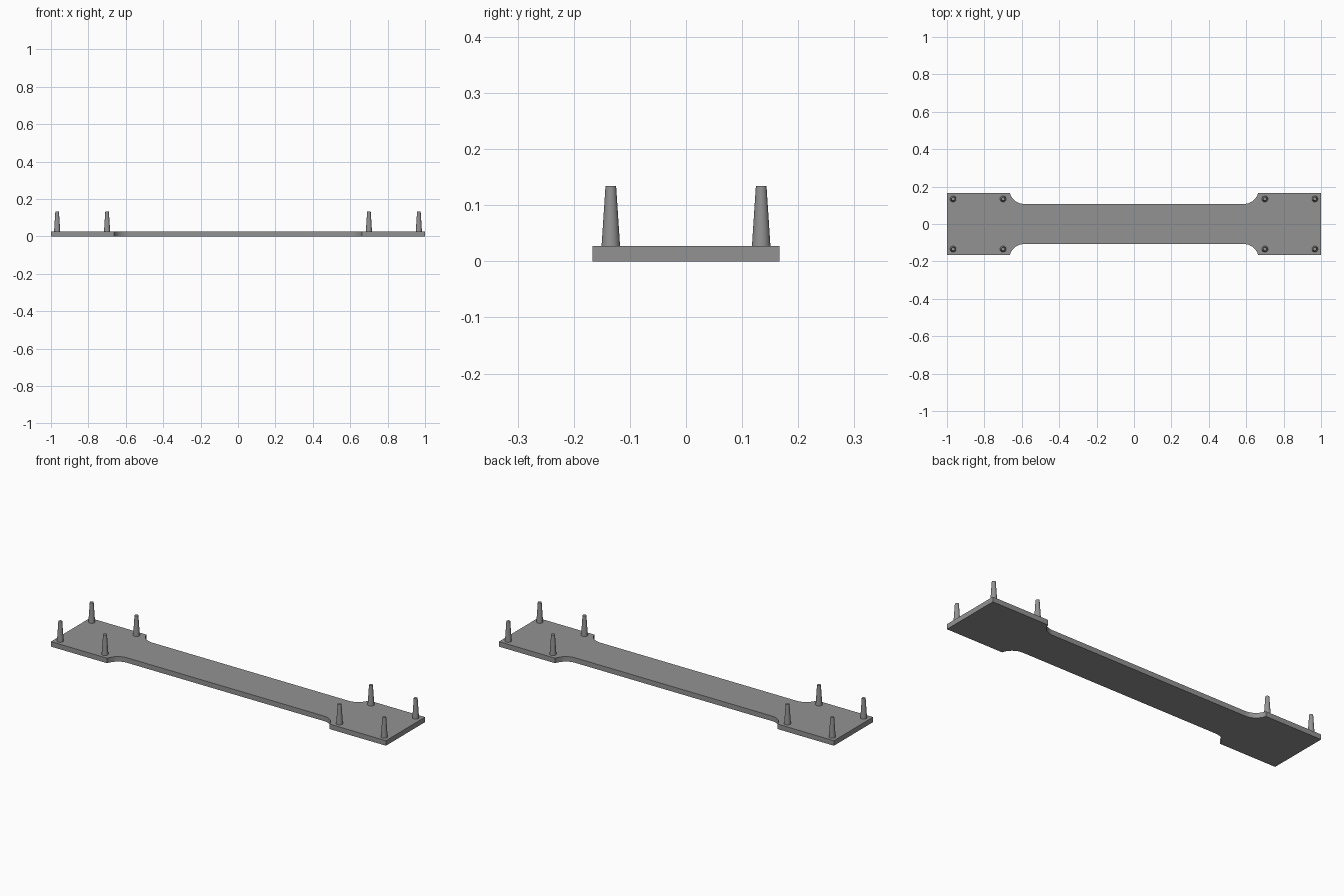
import bpy, bmesh, math

if "Cube" in bpy.data.objects:
    bpy.data.objects.remove(bpy.data.objects["Cube"])

THICK = 0.027       # plate thickness
HALF_W = 0.167      # half width of the end pads
NECK_W = 0.107      # half width of the neck
PAD_X = 0.664       # inner edge of the pads
RADIUS = 0.08       # fillet between neck and pad

grey = bpy.data.materials.new("mid grey")
grey.diffuse_color = (0.29, 0.29, 0.29, 1)
grey.use_nodes = True
grey.node_tree.nodes["Principled BSDF"].inputs["Base Color"].default_value = grey.diffuse_color


def finish(bm, name):
    bmesh.ops.recalc_face_normals(bm, faces=bm.faces)
    mesh = bpy.data.meshes.new(name)
    bm.to_mesh(mesh)
    bm.free()
    mesh.materials.append(grey)
    obj = bpy.data.objects.new(name, mesh)
    bpy.context.collection.objects.link(obj)
    bpy.ops.object.select_all(action='DESELECT')
    obj.select_set(True)
    bpy.context.view_layer.objects.active = obj
    bpy.ops.object.shade_smooth_by_angle(angle=math.radians(30))
    return obj


# Outline of one quarter: neck, concave fillet, pad corner
end = math.acos((RADIUS - (HALF_W - NECK_W)) / RADIUS)
neck_x = PAD_X - RADIUS * math.sin(end)
quarter = []
for i in range(13):
    a = end * i / 12
    quarter.append((neck_x + RADIUS * math.sin(a),
                    NECK_W + RADIUS * (1 - math.cos(a))))
quarter.append((1.0, HALF_W))

# Mirror the quarter into a closed outline
half = quarter + [(x, -y) for x, y in reversed(quarter)]
outline = half + [(-x, -y) for x, y in half]

# Plate: outline extruded to its thickness
bm = bmesh.new()
face = bm.faces.new([bm.verts.new((x, y, 0)) for x, y in outline])
top = bmesh.ops.extrude_face_region(bm, geom=[face])["geom"]
bmesh.ops.translate(bm, vec=(0, 0, THICK),
                    verts=[v for v in top if isinstance(v, bmesh.types.BMVert)])
finish(bm, "plate")

# Tapered pegs at the corners of both pads
PEG_H = 0.134 - THICK
for x in (-0.967, -0.7, 0.7, 0.967):
    for y in (-0.134, 0.134):
        bm = bmesh.new()
        bmesh.ops.create_cone(bm, cap_ends=True, segments=32,
                              radius1=0.0165, radius2=0.0095, depth=PEG_H)
        peg = finish(bm, "peg")
        peg.location = (x, y, THICK + PEG_H / 2)
